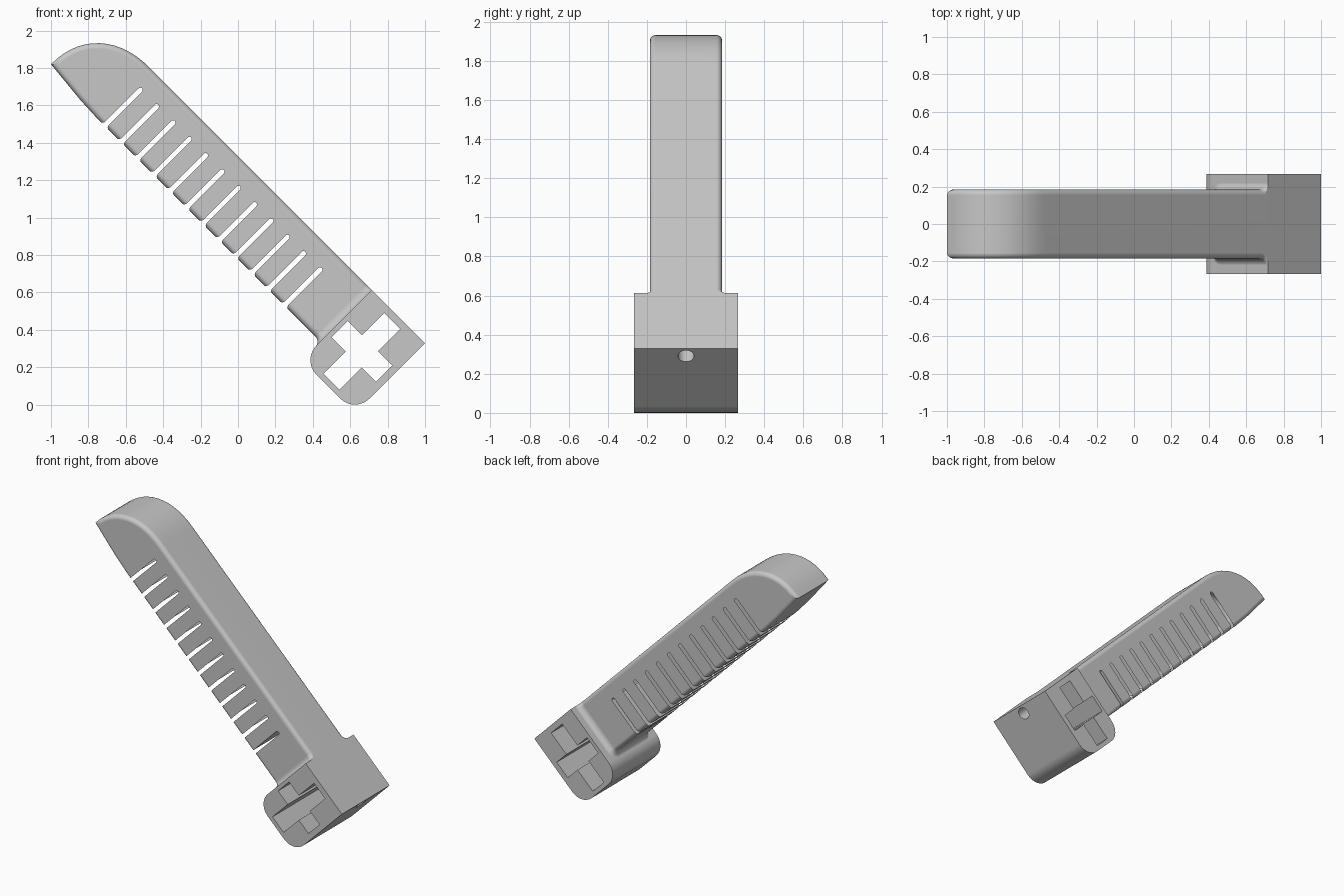
import bpy, bmesh, math
from mathutils import Vector

cube = bpy.data.objects.get("Cube")
if cube:
    bpy.data.objects.remove(cube, do_unlink=True)

shade = (0.57, 0.57, 0.57, 1)
grey = bpy.data.materials.new("light grey")
grey.use_nodes = True
grey.diffuse_color = shade
grey.node_tree.nodes["Principled BSDF"].inputs["Base Color"].default_value = shade

S = math.sqrt(0.5)
BACK, FRONT = 0.94, 0.55      # finger depth limits
HALF, BLOCK_HALF = 0.185, 0.267
BASE, TOP = -0.474, -0.073    # block length limits


def place(u, v, y):
    """u runs along the finger, v from its front to its back."""
    return Vector(((v - u) * S, y, (u + v) * S))


def arc(cu, cv, r, a0, a1, n=10):
    steps = [math.radians(a0 + (a1 - a0) * i / n) for i in range(n + 1)]
    return [(cu + r * math.cos(a), cv + r * math.sin(a)) for a in steps]


def inset(pts, d):
    """Move every side of a counter-clockwise outline inwards by d."""
    out = []
    for i, p in enumerate(pts):
        p = Vector(p)
        a = (p - Vector(pts[i - 1])).normalized()
        b = (Vector(pts[(i + 1) % len(pts)]) - p).normalized()
        na, nb = Vector((-a.y, a.x)), Vector((-b.y, b.x))
        out.append(p + (na + nb) * d / (1 + na.dot(nb)))
    return out


def add_loft(bm, rings):
    """Skin rings that run counter-clockwise about the loft direction."""
    rows = [[bm.verts.new(p) for p in ring] for ring in rings]
    n = len(rows[0])
    for a, b in zip(rows, rows[1:]):
        for i in range(n):
            j = (i + 1) % n
            bm.faces.new((a[i], a[j], b[j], b[i]))
    bm.faces.new(rows[0][::-1])
    bm.faces.new(rows[-1])


def add_prism(bm, pts, half):
    add_loft(bm, [[place(u, v, y) for u, v in pts] for y in (-half, half)])


def finish(name, bm):
    mesh = bpy.data.meshes.new(name)
    bm.to_mesh(mesh)
    bm.free()
    obj = bpy.data.objects.new(name, mesh)
    mesh.materials.append(grey)
    bpy.context.collection.objects.link(obj)
    return obj


def activate(obj):
    bpy.ops.object.select_all(action='DESELECT')
    obj.select_set(True)
    bpy.context.view_layer.objects.active = obj


def cut(obj, cutter):
    cutter.hide_render = True
    activate(obj)
    mod = obj.modifiers.new("cut", 'BOOLEAN')
    mod.operation, mod.solver, mod.object = 'DIFFERENCE', 'EXACT', cutter
    bpy.ops.object.modifier_apply(modifier=mod.name)
    bpy.data.objects.remove(cutter, do_unlink=True)


def smooth(obj):
    activate(obj)
    bpy.ops.object.shade_smooth_by_angle(angle=math.radians(32))
    obj.modifiers.new("clean shading", 'WEIGHTED_NORMAL').keep_sharp = True


# Finger body with a rounded tip and rounded side edges
tip = []
for i in range(15):
    a = math.pi / 2 * i / 14
    tip.append((1.605 + 0.389 * max(math.cos(a), 0) ** 0.9,
                0.58 + (BACK - 0.58) * math.sin(a) ** 0.9))
outline = [(TOP - 0.01, FRONT), (1.62, FRONT), (1.75, 0.556)] + tip + [(TOP - 0.01, BACK)]
round_r = 0.03
levels = []
for i in range(7):
    a = math.pi / 2 * i / 6
    levels.append((round_r * (1 - math.cos(a)) - HALF, round_r * (1 - math.sin(a))))
levels += [(-y, d) for y, d in levels[::-1]]
bm = bmesh.new()
add_loft(bm, [[place(u, v, y) for u, v in inset(outline, d)] for y, d in levels])
finger = finish("finger", bm)

# Flex slots with round ends and softened mouths
w = 0.013
for k in range(12):
    c = 0.2 + k * 0.1235
    mouth = [(0.033, FRONT - 0.03), (0.028, FRONT - 0.001), (0.019, FRONT + 0.004), (w, FRONT + 0.015)]
    pts = [(c + d, v) for d, v in mouth]
    pts += arc(c, 0.82, w, 0, 180, 8)
    pts += [(c - d, v) for d, v in mouth[::-1]]
    bm = bmesh.new()
    add_prism(bm, pts, 0.4)
    cut(finger, finish("slot_cutter", bm))
smooth(finger)

# Mounting block with two rounded front corners
r = 0.11
front = 0.41
bm = bmesh.new()
add_prism(bm, [(TOP, BACK), (BASE, BACK)]
          + arc(BASE + r, front + r, r, 180, 270)
          + arc(TOP - r, front + r, r, 270, 360), BLOCK_HALF)
block = finish("mounting_block", bm)

# Cross-shaped socket through the block
cu, cv, arm = -0.267, 0.67, 0.061
long_u, long_v = 0.168, 0.23
quarter = [(long_u, arm), (arm, arm), (arm, long_v)]
pts = quarter + [(-a, b) for a, b in quarter[::-1]]
pts += [(-a, -b) for a, b in quarter] + [(a, -b) for a, b in quarter[::-1]]
bm = bmesh.new()
add_prism(bm, [(cu + a, cv + b) for a, b in pts], 0.4)
cut(block, finish("socket_cutter", bm))

# Round cord hole in the base
bm = bmesh.new()
circle = arc(0.885, 0, 0.041, 0, 345, 23)
add_loft(bm, [[place(u, v, y) for v, y in circle] for u in (BASE - 0.05, cu)])
cut(block, finish("hole_cutter", bm))
smooth(block)

# Concave fillet collar between block and finger
f = 0.04
rings = []
for i in range(9):
    a = math.pi / 2 * i / 8
    u = TOP - 0.001 + f * (1 - math.cos(a))
    grow = f * (1 - math.sin(a))
    hy, lo = HALF + grow, FRONT - grow
    rb, rf = round_r - grow / 2, round_r + grow
    ring = []
    for cy, cz, rad, start in ((hy - rb, BACK - rb, rb, 0), (rb - hy, BACK - rb, rb, 90),
                               (rf - hy, lo + rf, rf, 180), (hy - rf, lo + rf, rf, 270)):
        ring += [place(u, v, y) for y, v in arc(cy, cz, rad, start, start + 90, 5)]
    rings.append(ring[::-1])
bm = bmesh.new()
add_loft(bm, rings)
smooth(finish("fillet_collar", bm))
